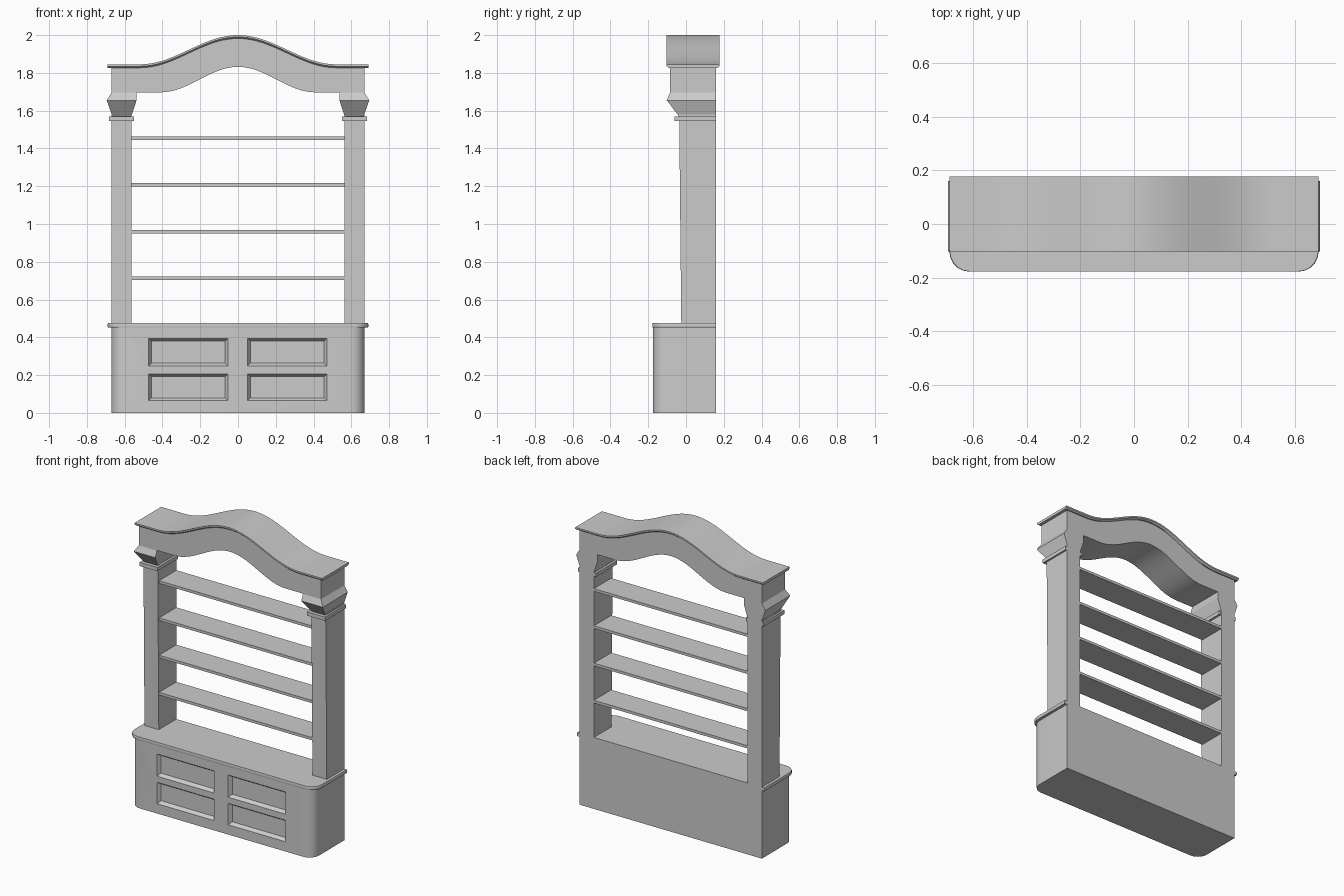
import bpy, bmesh
from math import cos, sin, pi

if "Cube" in bpy.data.objects:
    bpy.data.objects.remove(bpy.data.objects["Cube"])


def loft(name, rings, smooth=False):
    """Closed solid skinned through a list of equal-length point rings."""
    bm = bmesh.new()
    vs = [[bm.verts.new(p) for p in ring] for ring in rings]
    n = len(rings[0])
    for a, b in zip(vs, vs[1:]):
        for i in range(n):
            j = (i + 1) % n
            bm.faces.new((a[i], a[j], b[j], b[i]))
    bm.faces.new(vs[0])
    bm.faces.new(vs[-1])
    bmesh.ops.recalc_face_normals(bm, faces=bm.faces)
    me = bpy.data.meshes.new(name)
    bm.to_mesh(me)
    bm.free()
    ob = bpy.data.objects.new(name, me)
    bpy.context.collection.objects.link(ob)
    if smooth:
        activate(ob)
        bpy.ops.object.shade_smooth_by_angle(angle=0.6)
    return ob


def activate(ob):
    bpy.ops.object.select_all(action='DESELECT')
    ob.select_set(True)
    bpy.context.view_layer.objects.active = ob


def rect(x0, x1, y0, y1, z):
    return [(x0, y0, z), (x1, y0, z), (x1, y1, z), (x0, y1, z)]


def box(name, x0, x1, y0, y1, z0, z1):
    return loft(name, [rect(x0, x1, y0, y1, z0), rect(x0, x1, y0, y1, z1)])


def round_front(w, y0, y1, r, z, seg=5):
    """Plan outline with rounded front corners and square back corners."""
    arc = [(w - r + r * sin(pi / 2 * i / seg), y0 + r - r * cos(pi / 2 * i / seg))
           for i in range(seg + 1)]
    right = arc + [(w, y1)]
    left = [(-x, y) for x, y in reversed(right)]
    return [(x, y, z) for x, y in right + left]


def hump(x, half):
    return (1 + cos(pi * min(abs(x) / half, 1))) / 2


BACK = 0.16

# Base cabinet with recessed bevelled front panels
cabinet = loft("base_cabinet", [round_front(0.67, -0.175, BACK, 0.07, z) for z in (0, 0.455)], True)
for x0, x1 in ((-0.473, -0.053), (0.05, 0.47)):
    for z0, z1 in ((0.065, 0.207), (0.248, 0.395)):
        rings = [[(x0 + d, y, z0 + d), (x1 - d, y, z0 + d), (x1 - d, y, z1 - d), (x0 + d, y, z1 - d)]
                 for d, y in ((0, -0.2), (0, -0.174), (0.015, -0.152))]
        cutter = loft("panel_cutter", rings)
        cutter.hide_render = True
        mod = cabinet.modifiers.new("panel", 'BOOLEAN')
        mod.operation = 'DIFFERENCE'
        mod.solver = 'EXACT'
        mod.object = cutter
        activate(cabinet)
        bpy.ops.object.modifier_apply(modifier=mod.name)
        bpy.data.objects.remove(cutter)

# Cabinet top
loft("cabinet_top", [round_front(w, y, BACK, 0.075, z) for w, y, z in
                     ((0.688, -0.177, 0.452), (0.69, -0.178, 0.456),
                      (0.69, -0.178, 0.471), (0.688, -0.177, 0.475))], True)

# Side posts, collars and flared capitals
for s, side in ((-1, "left"), (1, "right")):
    loft(side + "_post", [rect(s * 0.565, s * 0.67, -0.025, BACK, 0.474),
                          rect(s * 0.565, s * 0.67, -0.036, BACK, 1.58)])
    box(side + "_collar", s * 0.55, s * 0.682, -0.06, BACK - 0.002, 1.545, 1.57)
    loft(side + "_capital", [rect(s * a, s * b, y, BACK, z) for a, b, y, z in
                             ((0.565, 0.665, -0.037, 1.57), (0.537, 0.695, -0.102, 1.655),
                              (0.537, 0.67, -0.085, 1.695), (0.537, 0.67, -0.085, 1.71))])

# Shelves
for i, z in enumerate((0.704, 0.951, 1.199, 1.446)):
    box(f"shelf_{i + 1}", -0.566, 0.566, -0.022, BACK, z, z + 0.018)

# Arched frieze
N = 48
rings = []
for i in range(N + 1):
    x = 0.67 * (2 * i / N - 1)
    top = 1.83 + 0.155 * hump(x, 0.52)
    low = 1.697 + 0.135 * hump(x, 0.41)
    rings.append([(x, -0.085, low), (x, BACK, low), (x, BACK, top), (x, -0.085, top)])
loft("arched_frieze", rings, True)

# Crown moulding following the arch, with a chamfered lower edge
rings = []
for i in range(N + 1):
    x = 0.69 * (2 * i / N - 1)
    t = 1.845 + 0.155 * hump(x, 0.52)
    b = t - 0.018
    rings.append([(x, -0.092, b), (x, 0.167, b), (x, 0.178, b + 0.008),
                  (x, 0.178, t), (x, -0.102, t), (x, -0.102, b + 0.008)])
loft("crown_moulding", rings, True)
